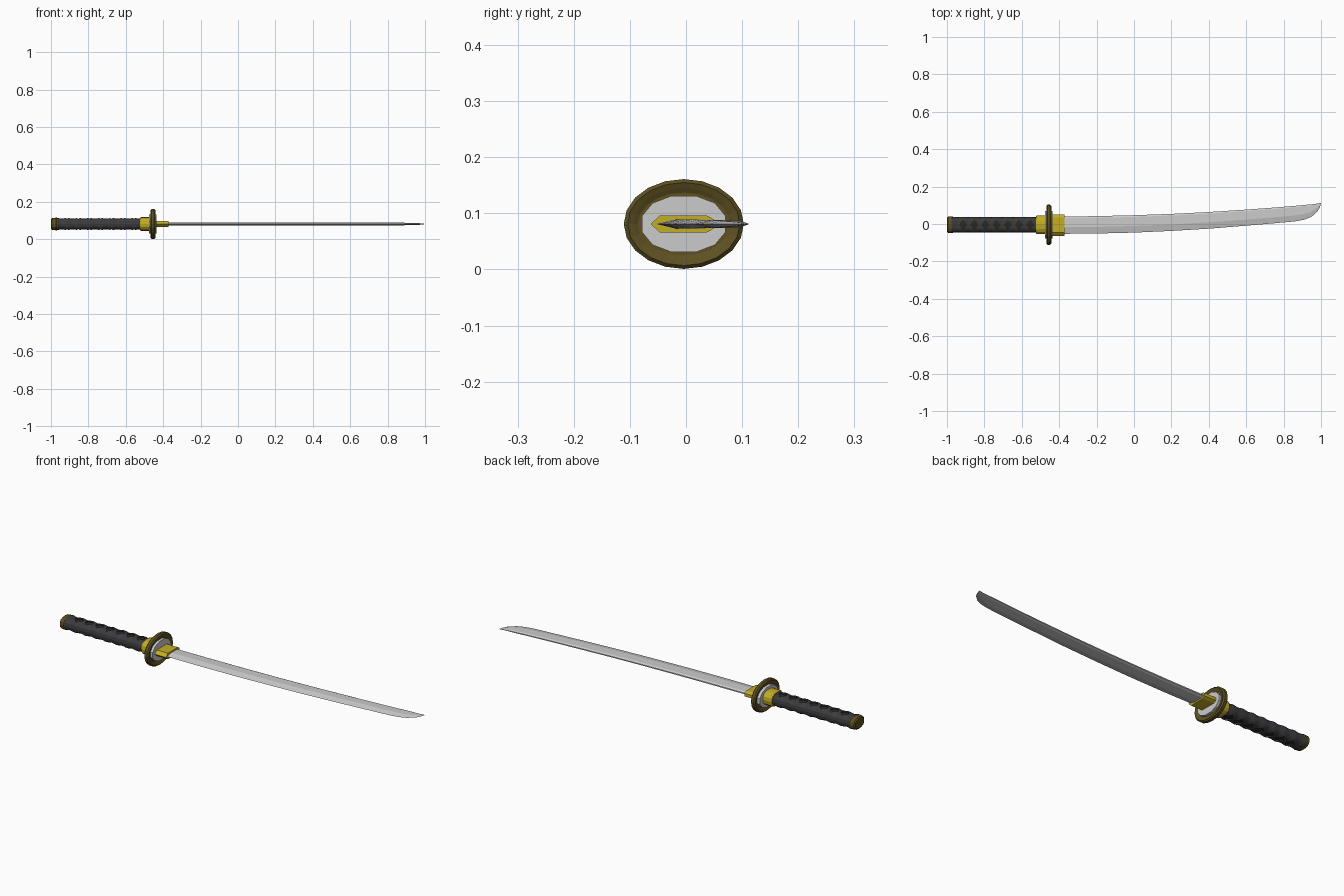
import bpy, bmesh, math

if "Cube" in bpy.data.objects:
    bpy.data.objects.remove(bpy.data.objects["Cube"])

ZC = 0.081   # height of the sword's long axis
YC = -0.004  # sideways centre of the hilt


def material(name, rgb):
    m = bpy.data.materials.new(name)
    m.diffuse_color = (*rgb, 1)
    m.use_nodes = True
    m.node_tree.nodes["Principled BSDF"].inputs["Base Color"].default_value = m.diffuse_color
    return m


gold = material("gold", (0.55, 0.42, 0.02))
bronze = material("bronze", (0.11, 0.08, 0.015))
cloth = material("cloth", (0.045, 0.045, 0.05))
dark = material("dark_skin", (0.025, 0.022, 0.012))


def loft(name, rings, mat=None):
    """Join rings of points with quads and close both ends."""
    bm = bmesh.new()
    vr = [[bm.verts.new(p) for p in r] for r in rings]
    n = len(vr[0])
    for a, b in zip(vr, vr[1:]):
        for i in range(n):
            bm.faces.new((a[i], a[(i + 1) % n], b[(i + 1) % n], b[i]))
    bm.faces.new(vr[0])
    bm.faces.new(vr[-1])
    bmesh.ops.recalc_face_normals(bm, faces=bm.faces)
    me = bpy.data.meshes.new(name)
    bm.to_mesh(me)
    bm.free()
    ob = bpy.data.objects.new(name, me)
    bpy.context.collection.objects.link(ob)
    if mat:
        me.materials.append(mat)
    return ob


def oval(x, ry, rz, n=16, power=1.0, turn=0.0):
    """Ring across x; power below 1 makes it boxier."""
    pts = []
    for i in range(n):
        a = 2 * math.pi * i / n + turn
        c, s = math.cos(a), math.sin(a)
        pts.append((x, YC + ry * math.copysign(abs(c) ** power, c),
                    ZC + rz * math.copysign(abs(s) ** power, s)))
    return pts


# blade: edge, ridge, back and spine lofted along the curve
stations = [  # x at edge, edge y, x at spine, spine y, half thickness
    (-0.45, -0.053, -0.45, 0.039, 0.0085), (-0.2, -0.051, -0.2, 0.042, 0.0085),
    (0.0, -0.046, 0.0, 0.047, 0.0083), (0.2, -0.037, 0.2, 0.054, 0.008),
    (0.4, -0.025, 0.4, 0.064, 0.0078), (0.6, -0.009, 0.6, 0.077, 0.0075),
    (0.75, 0.004, 0.75, 0.088, 0.0072), (0.86, 0.014, 0.86, 0.097, 0.007),
    (0.91, 0.023, 0.90, 0.101, 0.0065), (0.95, 0.039, 0.935, 0.104, 0.0055),
    (0.98, 0.066, 0.965, 0.107, 0.004), (0.994, 0.09, 0.985, 0.110, 0.002),
    (1.0, 0.111, 0.9995, 0.112, 0.0004)]
section = [(0, 0), (0.38, 1), (0.9, 0.9), (1, 0.35), (1, -0.35), (0.9, -0.9), (0.38, -1)]
loft("blade", [[(ex + (sx - ex) * t, ey + (sy - ey) * t, ZC + h * k) for t, k in section]
               for ex, ey, sx, sy, h in stations])

# blade collar with a pointed edge side
collar = [(-0.063, 0), (-0.046, 0.0155), (0.036, 0.0155), (0.05, 0.008),
          (0.05, -0.008), (0.036, -0.0155), (-0.046, -0.0155)]
loft("blade_collar", [[(x, y, ZC + z) for y, z in collar] for x in (-0.46, -0.372)], gold)

# guard disc with a raised rounded rim
rim = [(-0.460, 0.082, 0.056), (-0.464, 0.090, 0.064), (-0.468, 0.100, 0.074),
       (-0.462, 0.107, 0.080), (-0.448, 0.107, 0.080), (-0.442, 0.100, 0.074),
       (-0.446, 0.090, 0.064), (-0.450, 0.082, 0.056)]
loft("guard", [oval(x, ry, rz, 20) for x, ry, rz in rim], bronze)

# spacers either side of the guard
for name, a, b in (("front_spacer", -0.455, -0.437), ("rear_spacer", -0.475, -0.455)):
    loft(name, [oval(x, 0.077, 0.052, 12, 0.95, math.pi / 12) for x in (a, b)])

# hilt collar and end cap
loft("hilt_collar", [oval(x, ry, rz, 16, 0.8) for x, ry, rz in
                     ((-0.524, 0.046, 0.034), (-0.518, 0.05, 0.037), (-0.465, 0.05, 0.037))], gold)
loft("end_cap", [oval(x, ry, rz, 16, 0.8) for x, ry, rz in
                 ((-1.0, 0.036, 0.025), (-0.995, 0.043, 0.031),
                  (-0.972, 0.045, 0.033), (-0.968, 0.042, 0.031))], bronze)

# wrapped grip: wavy along its length, with diamond openings cut through
PITCH, FIRST = 0.0597, -0.914
rings = []
for i in range(49):
    x = -0.975 + 0.455 * i / 48
    wave = math.cos(2 * math.pi * (x - FIRST) / PITCH)
    rings.append(oval(x, 0.0415 + 0.001 * wave, 0.0315 + 0.0025 * wave, 16, 0.8))
grip = loft("grip_wrap", rings, cloth)

bm = bmesh.new()
for i in range(7):
    cx = FIRST + PITCH * i
    shape = [(cx - 0.022, YC), (cx, YC - 0.028), (cx + 0.022, YC), (cx, YC + 0.028)]
    lo = [bm.verts.new((x, y, ZC - 0.1)) for x, y in shape]
    hi = [bm.verts.new((x, y, ZC + 0.1)) for x, y in shape]
    bm.faces.new(lo[::-1])
    bm.faces.new(hi)
    for k in range(4):
        j = (k + 1) % 4
        bm.faces.new((lo[k], lo[j], hi[j], hi[k]))
me = bpy.data.meshes.new("diamond_cutter")
bm.to_mesh(me)
bm.free()
cutter = bpy.data.objects.new("diamond_cutter", me)
bpy.context.collection.objects.link(cutter)
cutter.hide_render = True
mod = grip.modifiers.new("diamonds", 'BOOLEAN')
mod.operation, mod.object, mod.solver = 'DIFFERENCE', cutter, 'EXACT'
bpy.context.view_layer.objects.active = grip
bpy.ops.object.modifier_apply(modifier=mod.name)
bpy.data.objects.remove(cutter)

# dark core seen through the diamonds
loft("grip_core", [oval(x, 0.037, 0.026, 16, 0.8) for x in (-0.97, -0.52)], dark)
